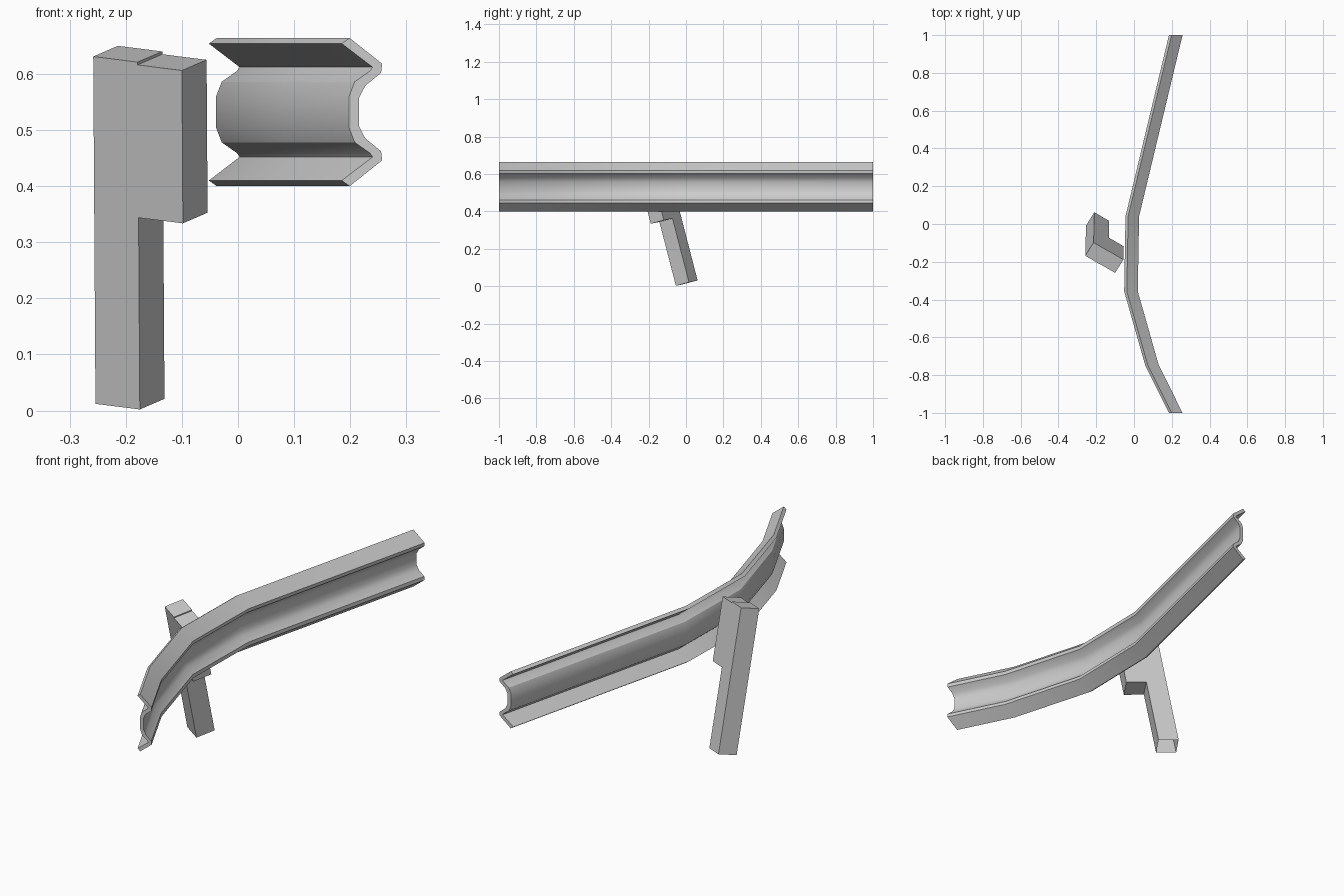
import bpy, bmesh, math
from mathutils import Vector

if "Cube" in bpy.data.objects:
    bpy.data.objects.remove(bpy.data.objects["Cube"])


def finish(name, bm, smooth=False):
    bmesh.ops.recalc_face_normals(bm, faces=bm.faces)
    me = bpy.data.meshes.new(name)
    bm.to_mesh(me)
    bm.free()
    ob = bpy.data.objects.new(name, me)
    bpy.context.collection.objects.link(ob)
    if smooth:
        bpy.ops.object.select_all(action='DESELECT')
        ob.select_set(True)
        bpy.context.view_layer.objects.active = ob
        bpy.ops.object.shade_smooth_by_angle(angle=math.radians(30))
    return ob


# Corrugated rail: half profiles (x, height above middle), mirrored top to bottom
MID = 0.532
back = [(.185, .122), (.240, .080), (.235, .073), (.208, .054), (.198, .028)]
front = [(.199, .132), (.257, .086), (.255, .070), (.227, .047), (.216, .026)]


def mirrored(half):
    return half + [(x, -z) for x, z in reversed(half)]


def build_rail():
    b, f = mirrored(back), mirrored(front)
    loop = b + f[::-1]
    n, m = len(b), len(loop)
    # Bent path: (y, sideways shift of the profile)
    path = [(-1, 0), (-.747, -.126), (-.357, -.237), (.041, -.230), (1, 0)]
    bm = bmesh.new()
    rings = [[bm.verts.new((x + dx, y, MID + z)) for x, z in loop] for y, dx in path]
    for r, s in zip(rings, rings[1:]):
        for i in range(m):
            j = (i + 1) % m
            bm.faces.new((r[i], r[j], s[j], s[i]))
    # End caps as strips of quads
    for r in (rings[0], rings[-1]):
        for i in range(n - 1):
            bm.faces.new((r[i], r[i + 1], r[m - 2 - i], r[m - 1 - i]))
    finish("rail", bm, smooth=True)


# Leaning post and spacer block share one slanted frame
CORNER = Vector((-.254, -.008, .012))
SIDE = Vector((.079, -.046, -.010))
DEPTH = Vector((.044, .070, .019))
AXIS = Vector((-.004, -.160, .619))


def build_beam(name, start, low, high, open_bottom=False):
    bm = bmesh.new()
    lo, hi = [[bm.verts.new(start + SIDE * a + DEPTH * b + AXIS * t)
               for a, b in ((0, 0), (1, 0), (1, 1), (0, 1))] for t in (low, high)]
    for i in range(4):
        j = (i + 1) % 4
        bm.faces.new((lo[i], lo[j], hi[j], hi[i]))
    bm.faces.new(hi)
    if not open_bottom:
        bm.faces.new(lo[::-1])
    finish(name, bm)


build_rail()
build_beam("post", CORNER, 0, 1, open_bottom=True)
build_beam("spacer_block", CORNER + SIDE, .552, .992)
